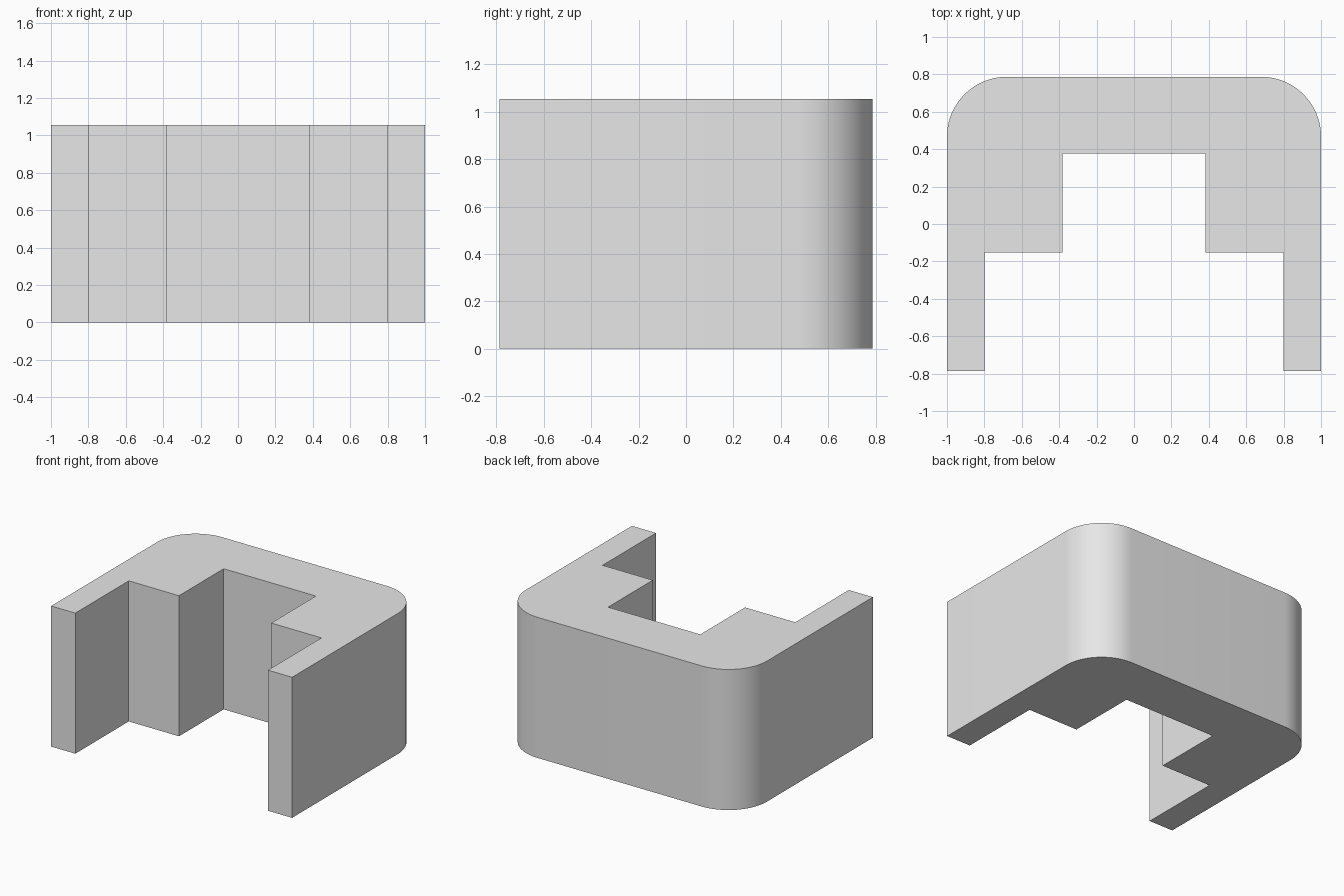
import bpy
import bmesh
from math import sin, cos, pi

cube = bpy.data.objects.get("Cube")
if cube:
    bpy.data.objects.remove(cube, do_unlink=True)

HEIGHT = 1.055
HALF_DEPTH = 0.787
RADIUS = 0.32
STEPS = 20

# Plain grey finish
grey = bpy.data.materials.new("plain_grey")
grey.use_nodes = True
colour = (0.8, 0.8, 0.8, 1)
grey.diffuse_color = colour
grey.node_tree.nodes["Principled BSDF"].inputs["Base Color"].default_value = colour

# Left half of the stepped outline, from the middle recess to the rounded back corner
half = [(0.383, 0.377), (0.383, -0.153), (0.8, -0.153),
        (0.8, -HALF_DEPTH), (1, -HALF_DEPTH)]
for i in range(STEPS + 1):
    a = pi / 2 * i / STEPS
    half.append((1 - RADIUS + RADIUS * cos(a), HALF_DEPTH - RADIUS + RADIUS * sin(a)))
outline = half + [(-x, y) for x, y in reversed(half)]

# Extrude the outline into a solid block
bm = bmesh.new()
base = bm.faces.new([bm.verts.new((x, y, 0)) for x, y in outline])
result = bmesh.ops.extrude_face_region(bm, geom=[base], use_keep_orig=True)
top_verts = [v for v in result["geom"] if isinstance(v, bmesh.types.BMVert)]
bmesh.ops.translate(bm, verts=top_verts, vec=(0, 0, HEIGHT))
bmesh.ops.recalc_face_normals(bm, faces=bm.faces)

mesh = bpy.data.meshes.new("stepped_block")
bm.to_mesh(mesh)
bm.free()
mesh.materials.append(grey)
block = bpy.data.objects.new("stepped_block", mesh)
bpy.context.collection.objects.link(block)

# Smooth rounded corners, sharp edges elsewhere
bpy.ops.object.select_all(action='DESELECT')
block.select_set(True)
bpy.context.view_layer.objects.active = block
bpy.ops.object.shade_smooth_by_angle(angle=pi / 6)
